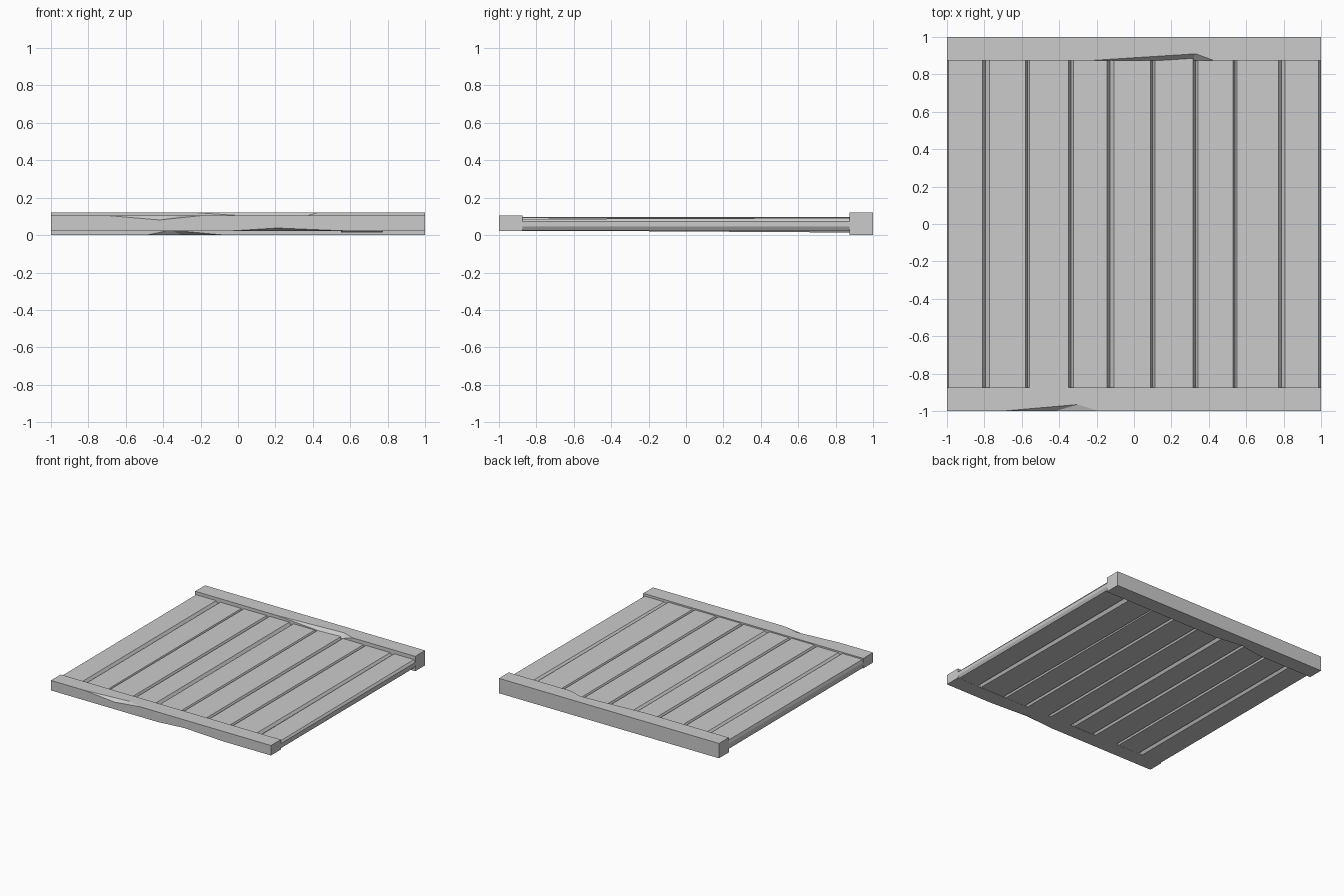
import bpy

if "Cube" in bpy.data.objects:
    bpy.data.objects.remove(bpy.data.objects["Cube"])


def make(name, verts, faces):
    mesh = bpy.data.meshes.new(name)
    mesh.from_pydata(verts, [], faces)
    mesh.update()
    obj = bpy.data.objects.new(name, mesh)
    bpy.context.collection.objects.link(obj)
    return obj


def beam(name, outer_y, inner_y, z0, z1, chip_y, top, bottom):
    """Square beam with one chip in the top and bottom edge of the side at chip_y.
    Chip: (x start, x end, x and y of face apex, x and z of side apex)."""
    other = outer_y if chip_y == inner_y else inner_y
    v = [(-1, chip_y, z0), (1, chip_y, z0), (1, other, z0), (-1, other, z0),
         (-1, chip_y, z1), (1, chip_y, z1), (1, other, z1), (-1, other, z1)]
    for (xs, xe, ax, ay, bx, bz), z in ((bottom, z0), (top, z1)):
        v += [(xs, chip_y, z), (xe, chip_y, z), (ax, ay, z), (bx, chip_y, bz)]
    faces = [(0, 3, 2, 1, 9, 10, 8), (4, 12, 14, 13, 5, 6, 7),
             (0, 8, 11, 9, 1, 5, 13, 15, 12, 4),
             (1, 2, 6, 5), (2, 3, 7, 6), (3, 0, 4, 7),
             (8, 10, 11), (10, 9, 11), (12, 15, 14), (14, 15, 13)]
    return make(name, v, faces)


# End beams with chipped edges (both chipped sides face the front)
beam("front_beam", -1, -0.873, 0.023, 0.105, -1,
     (-0.70, -0.19, -0.30, -0.965, -0.42, 0.081),
     (-0.03, 0.57, 0.25, -0.965, 0.21, 0.038))
beam("back_beam", 1, 0.873, 0.0, 0.122, 0.873,
     (-0.25, 0.43, 0.33, 0.91, 0.31, 0.084),
     (-0.49, -0.07, -0.30, 0.905, -0.36, 0.027))

# Joints between planks: (left lip, seam, right lip)
joints = [(-1, -1, -0.992), (-0.81, -0.793, -0.773), (-0.58, -0.57, -0.558),
          (-0.35, -0.337, -0.323), (-0.145, -0.129, -0.107), (0.087, 0.1, 0.111),
          (0.316, 0.329, 0.342), (0.53, 0.541, 0.552), (0.772, 0.788, 0.808),
          (0.987, 1, 1)]
# Height of each plank's bottom and top at its front and back end
heights = [(0.023, 0.095, 0.023, 0.096), (0.024, 0.092, 0.022, 0.093),
           (0.023, 0.097, 0.023, 0.096), (0.025, 0.095, 0.022, 0.097),
           (0.022, 0.094, 0.024, 0.094), (0.023, 0.096, 0.023, 0.097),
           (0.024, 0.095, 0.022, 0.093), (0.025, 0.093, 0.014, 0.092),
           (0.024, 0.086, 0.023, 0.092)]

# Planks with bevelled long edges
for i, (fb, ft, bb, bt) in enumerate(heights):
    _, x0, x1 = joints[i]
    x2, x3, _ = joints[i + 1]
    verts = []
    for y, b, t in ((-0.885, fb, ft), (0.885, bb, bt)):
        verts += [(x, y, z) for x, z in ((x1, b), (x2, b), (x3, 0.045), (x3, 0.072),
                                         (x2, t), (x1, t), (x0, 0.072), (x0, 0.045))]
    faces = [tuple(range(8)), tuple(range(15, 7, -1))]
    faces += [(k, k + 8, (k + 1) % 8 + 8, (k + 1) % 8) for k in range(8)]
    make(f"plank_{i + 1}", verts, faces)

# Consistent outward normals
import bmesh
for obj in bpy.context.collection.objects:
    bm = bmesh.new()
    bm.from_mesh(obj.data)
    bmesh.ops.recalc_face_normals(bm, faces=bm.faces)
    bm.to_mesh(obj.data)
    bm.free()
